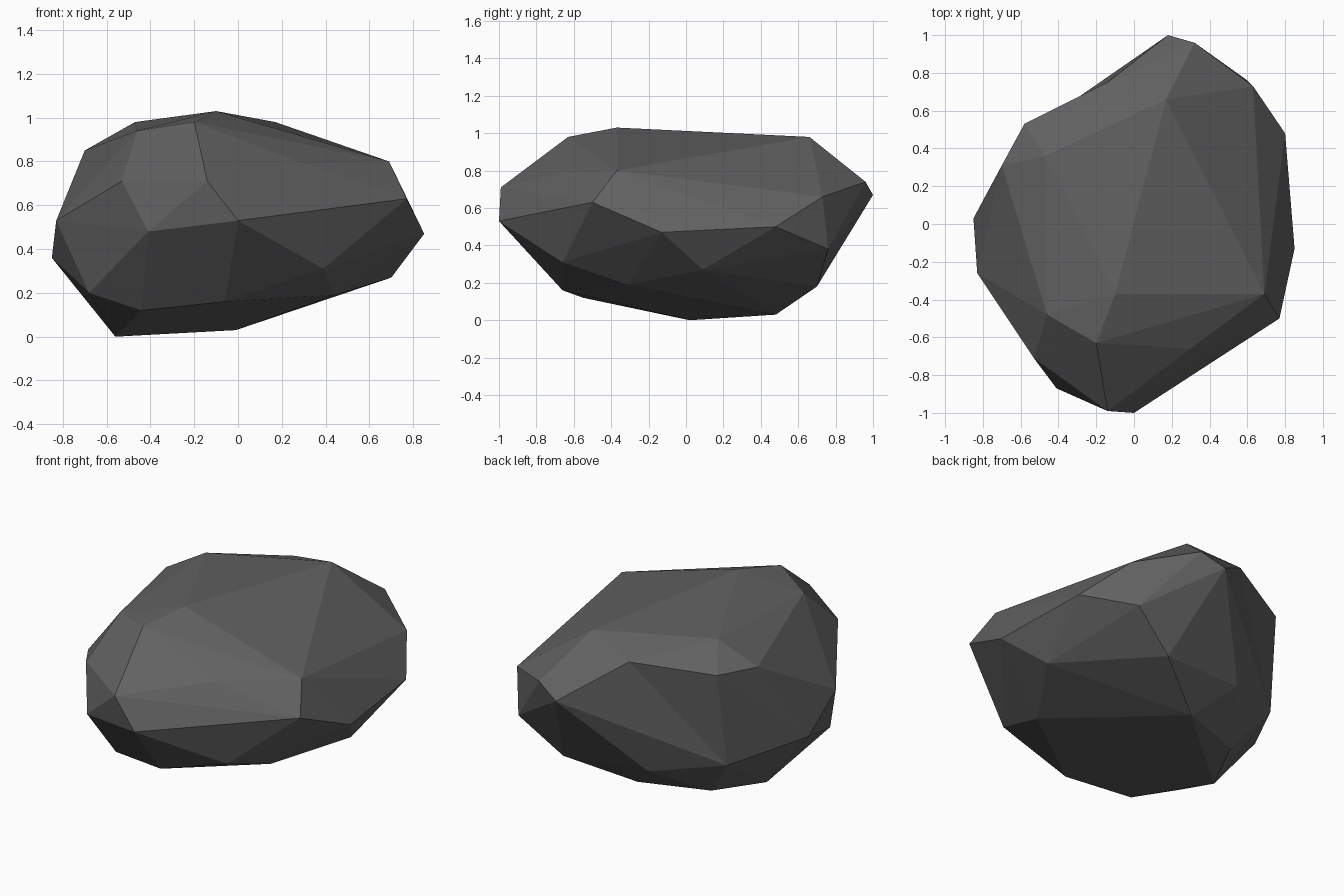
import bpy
import bmesh
from mathutils import Vector

# Remove only the default cube
default_cube = bpy.data.objects.get("Cube")
if default_cube:
    bpy.data.objects.remove(default_cube, do_unlink=True)


def make_material(name, colour):
    """One flat, matt colour."""
    material = bpy.data.materials.new(name)
    material.use_nodes = True
    material.diffuse_color = colour
    shader = next(n for n in material.node_tree.nodes if n.type == "BSDF_PRINCIPLED")
    shader.inputs["Base Color"].default_value = colour
    shader.inputs["Roughness"].default_value = 1
    return material


# Corner points of the boulder, grouped by height
underside = [
    (-.56, .02, 0), (-.01, .48, .03), (-.41, .34, .03), (-.44, -.55, .12),
    (-.06, -.66, .16), (.44, -.31, .19), (.34, .7, .18), (-.2, .65, .21),
    (-.68, -.42, .2), (.7, .09, .27), (-.6, .46, .28), (.39, -.66, .31),
]
waist = [
    (-.85, .03, .36), (.6, .76, .38), (.85, -.13, .47), (-.41, -.87, .48),
    (.8, .48, .5), (0, -1, .53), (-.83, -.26, .53), (.77, -.5, .63),
    (.63, .73, .66), (.18, 1, .67), (-.14, -.99, .71), (-.53, -.71, .71),
    (.32, .96, .74),
]
crown = [
    (.3, -.66, .79), (.69, -.37, .8), (-.7, .31, .85), (-.58, .53, .85),
    (-.14, .75, .9), (-.46, -.48, .94), (.23, .22, .95), (-.2, -.63, .98),
    (-.47, .36, .98), (.17, .66, .98), (-.1, -.37, 1.03),
]


def build_boulder(name, points, material):
    """Wrap the corner points in flat facets."""
    bm = bmesh.new()
    for point in points:
        bm.verts.new(point)
    bmesh.ops.convex_hull(bm, input=bm.verts[:])
    loose = [v for v in bm.verts if not v.link_faces]
    bmesh.ops.delete(bm, geom=loose, context="VERTS")

    # Turn the ridge between two rear corners to leave a shallow hollow
    def nearest(target):
        return min(bm.verts, key=lambda v: (v.co - Vector(target)).length)

    rear_tip = nearest((.18, 1, .67))
    rear_shoulder = nearest((-.58, .53, .85))
    ridge = bm.edges.get((rear_tip, rear_shoulder))
    if ridge:
        bmesh.ops.rotate_edges(bm, edges=[ridge], use_ccw=False)

    bmesh.ops.recalc_face_normals(bm, faces=bm.faces[:])
    for face in bm.faces:
        face.smooth = False
    mesh = bpy.data.meshes.new(name)
    bm.to_mesh(mesh)
    bm.free()
    mesh.materials.append(material)
    boulder = bpy.data.objects.new(name, mesh)
    bpy.context.collection.objects.link(boulder)
    return boulder


# Boulder
stone = make_material("dark_grey_stone", (.12, .12, .12, 1))
build_boulder("boulder", underside + waist + crown, stone)
